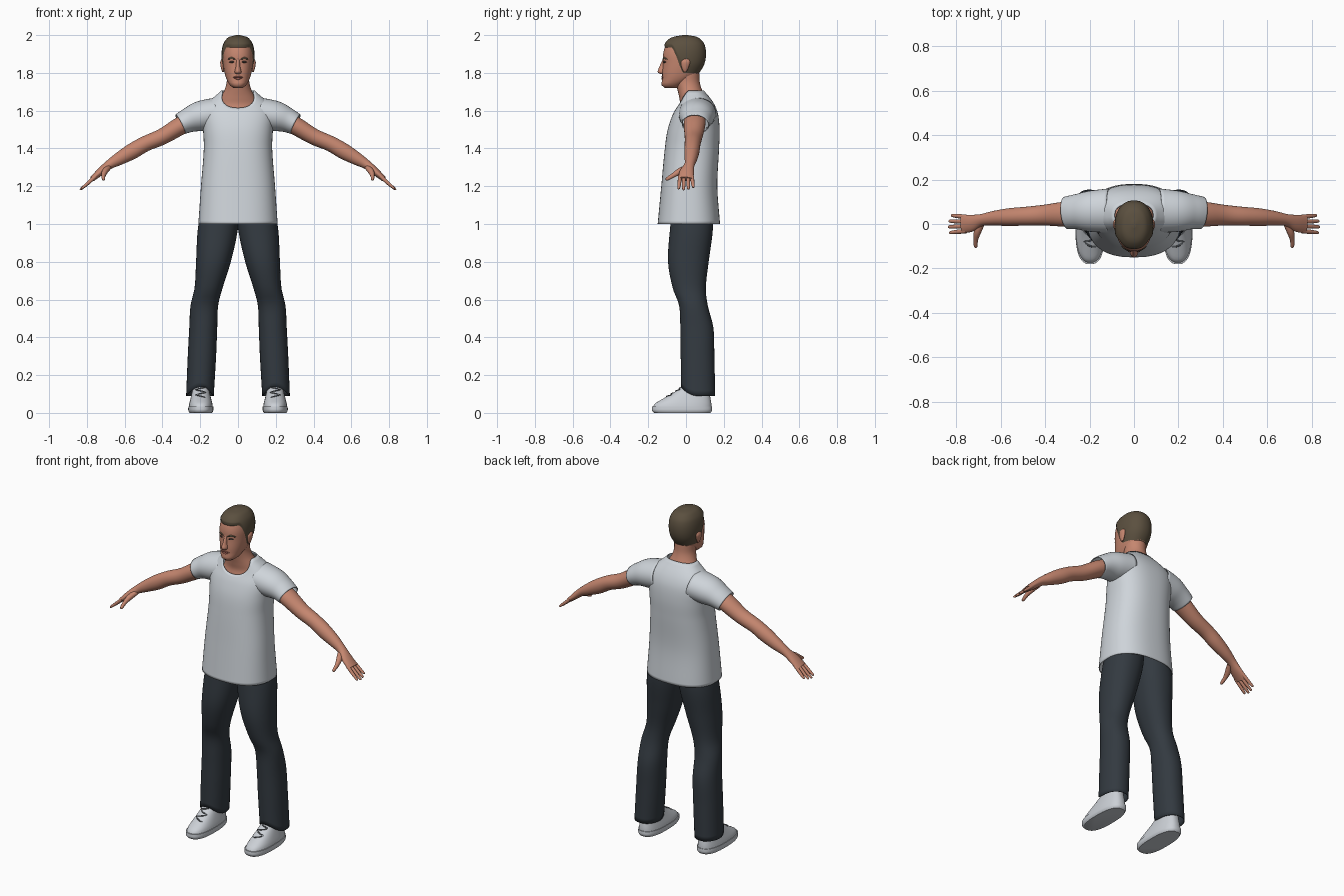
import bpy
from math import sin, cos, pi, radians, copysign
from mathutils import Vector

if "Cube" in bpy.data.objects:
    bpy.data.objects.remove(bpy.data.objects["Cube"])


def material(name, r, g, b):
    m = bpy.data.materials.new(name)
    m.use_nodes = True
    m.diffuse_color = (r, g, b, 1)
    bsdf = m.node_tree.nodes["Principled BSDF"]
    bsdf.inputs["Base Color"].default_value = (r, g, b, 1)
    bsdf.inputs["Roughness"].default_value = 0.8
    return m


SHIRT = material("pale grey cotton", 0.62, 0.66, 0.7)
DENIM = material("dark slate denim", 0.033, 0.042, 0.052)
SKIN = material("skin", 0.56, 0.24, 0.16)
HAIR = material("brown hair", 0.105, 0.08, 0.05)
SHOE = material("light grey shoe", 0.6, 0.63, 0.67)
LACE = material("dark grey lace", 0.1, 0.11, 0.12)
LIP = material("lip", 0.38, 0.13, 0.1)
EYE = material("dark eye", 0.05, 0.035, 0.03)
SIDES = (("left_", 1), ("right_", -1))


def sample(rows, z):
    """Smoothly interpolate rows keyed by their first value."""
    z = min(max(z, rows[0][0]), rows[-1][0])
    i = max(k for k in range(len(rows) - 1) if rows[k][0] <= z)

    def slope(k):
        a, b = rows[max(k - 1, 0)], rows[min(k + 1, len(rows) - 1)]
        return (Vector(b[1:]) - Vector(a[1:])) / (b[0] - a[0])

    h = rows[i + 1][0] - rows[i][0]
    t = (z - rows[i][0]) / h
    p, q = Vector(rows[i][1:]), Vector(rows[i + 1][1:])
    k = t * t * (3 - 2 * t)
    return (p * (1 - k) + q * k + slope(i) * h * t * (1 - t) ** 2
            - slope(i + 1) * h * t * t * (1 - t))


def power(v, e):
    return copysign(abs(v) ** e, v)


def build(name, rings, mat, side=1, caps=True, thick=0):
    """Skin a list of rings into one smooth object."""
    n = len(rings[0])
    verts = [(p[0] * side, p[1], p[2]) for ring in rings for p in ring]
    faces = [(i * n + j, i * n + (j + 1) % n, (i + 1) * n + (j + 1) % n, (i + 1) * n + j)
             for i in range(len(rings) - 1) for j in range(n)]
    if caps:
        last = len(verts) - n
        faces += [tuple(reversed(range(n))), tuple(range(last, last + n))]
    if side < 0:
        faces = [f[::-1] for f in faces]
    mesh = bpy.data.meshes.new(name)
    mesh.from_pydata(verts, [], faces)
    mesh.materials.append(mat)
    ob = bpy.data.objects.new(name, mesh)
    bpy.context.collection.objects.link(ob)
    bpy.ops.object.select_all(action="DESELECT")
    ob.select_set(True)
    bpy.context.view_layer.objects.active = ob
    bpy.ops.object.shade_smooth_by_angle(angle=radians(50))
    if thick:
        mod = ob.modifiers.new("cloth", "SOLIDIFY")
        mod.thickness, mod.offset = thick, -1
    return ob


def loft(name, rows, mat, lo, hi, n=28, seg=48, e=0.9, grow=0, ease=1, **kw):
    """Rows are z, half width, front y, back y, centre x; edges may vary by direction."""
    rings = []
    for i in range(n + 1):
        t = 1 - (1 - i / n) ** ease
        g = grow * min(1, t * 5)
        ring = []
        for j in range(seg):
            a = 2 * pi * j / seg
            s = sin(a)
            z0 = lo(s) if callable(lo) else lo
            z1 = hi(s) if callable(hi) else hi
            z = z0 + (z1 - z0) * t
            w, front, back, cx = sample(rows, z)
            ring.append((cx + (w + g) * power(cos(a), e),
                         (front + back) / 2 + ((back - front) / 2 + g) * power(s, e), z + g))
        rings.append(ring)
    return build(name, rings, mat, **kw)


def tube(name, path, mat, steps=5, seg=20, **kw):
    """Path points are x, y, z, radius along y, radius across."""
    keyed = [(i, *p) for i, p in enumerate(path)]
    pts = [sample(keyed, i / steps) for i in range((len(path) - 1) * steps + 1)]
    rings = []
    for i, p in enumerate(pts):
        d = Vector(pts[min(i + 1, len(pts) - 1)][:3]) - Vector(pts[max(i - 1, 0)][:3])
        d.normalize()
        v = d.cross(Vector((0, 1, 0))).normalized()
        u = v.cross(d)
        rings.append([Vector(p[:3]) + u * p[3] * cos(2 * pi * j / seg) + v * p[4] * sin(2 * pi * j / seg)
                      for j in range(seg)])
    return build(name, rings, mat, **kw)


def strip(name, rows, mat, start, end, bow, r, e=0.9, side=1):
    """Thin line lying on the front of a loft, between two x, z points."""
    path = []
    for i in range(6):
        t = i / 5
        x = start[0] + (end[0] - start[0]) * t
        z = start[1] + (end[1] - start[1]) * t + bow * sin(pi * t)
        w, front, back, cx = sample(rows, z)
        k = max(0, 1 - abs((x - cx) / w) ** (2 / e)) ** (e / 2)
        path.append((x, (front + back) / 2 - (back - front) / 2 * k, z, 0.004, r * (0.4 + sin(pi * t))))
    tube(name, path, mat, 2, 8, side=side)


# Head, neck and hair
head = [(1.72, .025, -.112, -.04, 0), (1.735, .043, -.129, -.02, 0), (1.765, .06, -.126, .03, 0),
        (1.8, .071, -.126, .07, 0), (1.85, .079, -.122, .094, 0), (1.9, .081, -.121, .1, 0),
        (1.945, .073, -.108, .092, 0), (1.97, .058, -.088, .074, 0), (1.985, .039, -.06, .05, 0),
        (1.994, .004, -.012, .004, 0)]
loft("head", head, SKIN, 1.72, 1.994, ease=1.5)


def hairline(s):
    k = min(1, max(0, (0.15 - s) / 0.8))
    return 1.8 + 0.135 * k * k * (3 - 2 * k)


loft("hair", head, HAIR, hairline, 1.994, grow=0.006, ease=2)
neck = [(1.58, .12, -.045, .1, 0), (1.63, .11, -.031, .115, 0), (1.67, .092, -.036, .105, 0),
        (1.71, .071, -.045, .085, 0), (1.75, .06, -.055, .073, 0), (1.8, .06, -.06, .07, 0)]
loft("neck", neck, SKIN, 1.58, 1.8, e=1)

# Face
nose = [(1.793, .01, -.134, -.1, 0), (1.803, .018, -.15, -.1, 0), (1.83, .012, -.142, -.1, 0),
        (1.875, .009, -.122, -.1, 0)]
loft("nose", nose, SKIN, 1.793, 1.875, 12, 20, 1)
strip("upper_lip", head, LIP, (-.026, 1.777), (.026, 1.777), .003, .003)
strip("lower_lip", head, LIP, (-.02, 1.773), (.02, 1.773), -.004, .004)
for label, side in SIDES:
    strip(label + "eyebrow", head, HAIR, (.014, 1.872), (.054, 1.872), .006, .004, side=side)
    strip(label + "eye", head, EYE, (.02, 1.857), (.045, 1.857), .001, .004, side=side)
    ear = [(1.805, .004, -.012, .002, .079), (1.825, .009, -.022, .012, .081),
           (1.86, .011, -.026, .022, .083), (1.875, .004, -.012, .012, .082)]
    loft(label + "ear", ear, SKIN, 1.805, 1.875, 10, 16, 1, side=side)

# Shirt body with a scooped neckline
torso = [(1.0, .21, -.15, .18, 0), (1.2, .196, -.131, .166, 0), (1.4, .181, -.112, .175, 0),
         (1.5, .185, -.097, .178, 0), (1.58, .19, -.07, .17, 0), (1.63, .172, -.043, .152, 0),
         (1.67, .13, -.03, .126, 0), (1.7, .095, -.02, .1, 0), (1.73, .075, -.015, .08, 0)]
loft("shirt_body", torso, SHIRT, 1.0, lambda s: 1.708 - 0.093 * max(0, -s) ** 4,
     44, 64, 0.82, caps=False, thick=0.005)

# Shoes share these sections
sole = [(0, .06, -.17, .13, .197), (.012, .066, -.18, .138, .197), (.034, .066, -.18, .138, .197)]
upper = [(.03, .064, -.176, .135, .197), (.05, .061, -.163, .134, .197), (.075, .055, -.122, .13, .197),
         (.1, .049, -.078, .125, .197), (.13, .043, -.033, .12, .197), (.155, .038, -.005, .11, .197)]
trousers = [(.08, .073, -.025, .155, .202), (.3, .075, -.028, .15, .191), (.45, .074, -.03, .145, .184),
            (.57, .073, -.037, .115, .178), (.66, .074, -.07, .105, .156), (.8, .092, -.095, .12, .13),
            (.97, .106, -.085, .142, .107), (1.1, .1, -.07, .14, .09)]

for label, side in SIDES:
    # Sleeve and arm
    tube(label + "sleeve", [(.11, .06, 1.585, .1, .085), (.2, .057, 1.57, .092, .08),
                            (.26, .055, 1.55, .079, .066), (.305, .05, 1.528, .073, .057)],
         SHIRT, 6, 32, side=side, caps=False, thick=0.005)
    tube(label + "arm", [(.2, .05, 1.57, .055, .048), (.3, .045, 1.522, .057, .048), (.4, .04, 1.463, .047, .043),
                         (.49, .035, 1.425, .042, .041), (.56, .031, 1.385, .04, .042),
                         (.63, .026, 1.345, .033, .034), (.685, .018, 1.312, .027, .024),
                         (.73, .004, 1.275, .038, .02), (.772, -.001, 1.238, .041, .014)],
         SKIN, 5, 28, side=side)
    # Fingers fan out from the palm
    for i, finger in enumerate(("index", "middle", "ring", "little")):
        y, reach = 0.0215 * (1.5 - i), (0.92, 1, 0.95, 0.8)[i]
        tube(f"{label}{finger}_finger",
             [(.755, -y, 1.252, .01, .01), (.765 + .035 * reach, -y * 1.1, 1.245 - .034 * reach, .0095, .009),
              (.765 + .066 * reach, -y * 1.2, 1.245 - .06 * reach, .007, .006),
              (.765 + .071 * reach, -y * 1.2, 1.245 - .065 * reach, .002, .002)], SKIN, 3, 12, side=side)
    tube(label + "thumb", [(.685, .005, 1.3, .015, .015), (.704, -.035, 1.278, .017, .016),
                           (.712, -.07, 1.256, .012, .011), (.712, -.1, 1.238, .009, .008),
                           (.711, -.107, 1.234, .002, .002)], SKIN, 4, 14, side=side)
    # Trouser leg with the hem raised over the instep
    loft(label + "trouser_leg", trousers, DENIM, lambda s: 0.09 - 0.045 * min(0, s) * -1 * s, 1.1,
         36, 44, 0.92, side=side, caps=False, thick=0.004)
    # Shoe
    loft(label + "shoe_sole", sole, SHOE, 0, 0.034, 6, 48, 0.78, side=side)
    loft(label + "shoe_upper", upper, SHOE, 0.03, 0.155, 16, 48, 0.82, side=side)
    for i in range(4):
        z, tilt = 0.088 + 0.014 * i, 0.006 * (-1) ** i
        strip(f"{label}shoe_lace_{i + 1}", upper, LACE, (.17, z - tilt), (.224, z + tilt), 0, .003, .82, side)
